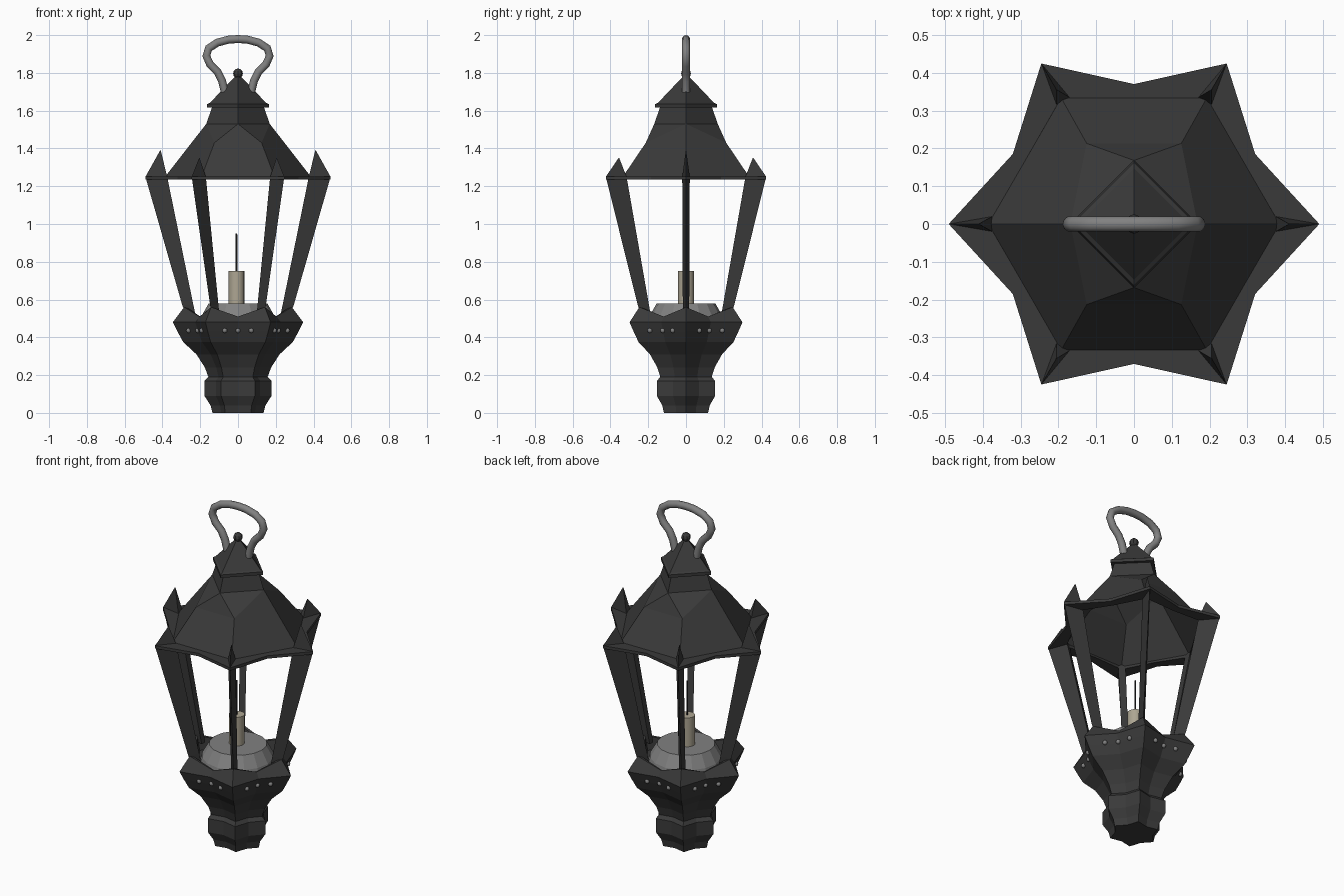
import bpy, bmesh, math
from mathutils import Vector

if "Cube" in bpy.data.objects:
    bpy.data.objects.remove(bpy.data.objects["Cube"])


def material(name, r, g, b):
    m = bpy.data.materials.new(name)
    m.diffuse_color = (r, g, b, 1)
    m.use_nodes = True
    m.node_tree.nodes["Principled BSDF"].inputs["Base Color"].default_value = m.diffuse_color
    return m


IRON = material("dark_iron", 0.042, 0.042, 0.042)
STEEL = material("grey_steel", 0.22, 0.22, 0.22)
WAX = material("candle_wax", 0.42, 0.38, 0.29)
SOOT = material("wick_black", 0.02, 0.02, 0.022)


def make(name, verts, faces, mat):
    bm = bmesh.new()
    vs = [bm.verts.new(v) for v in verts]
    for f in faces:
        bm.faces.new([vs[i] for i in f])
    bmesh.ops.recalc_face_normals(bm, faces=bm.faces)
    me = bpy.data.meshes.new(name)
    bm.to_mesh(me)
    bm.free()
    me.materials.append(mat)
    ob = bpy.data.objects.new(name, me)
    bpy.context.collection.objects.link(ob)
    return ob


def loft(name, rings, mat, closed=False):
    """Skin equal-sized rings; cap both ends, or join last to first."""
    n, k = len(rings[0]), len(rings)
    verts = [p for r in rings for p in r]
    faces = []
    for a in range(k if closed else k - 1):
        b = (a + 1) % k
        for i in range(n):
            j = (i + 1) % n
            faces.append((a * n + i, a * n + j, b * n + j, b * n + i))
    if not closed:
        faces += [tuple(range(n)), tuple(range((k - 1) * n, k * n))]
    return make(name, verts, faces, mat)


def polar(r, deg, z):
    a = math.radians(deg)
    return Vector((r * math.cos(a), r * math.sin(a), z))


def star(rc, zc, rm=None, zm=None):
    """12-point ring: six corners and six pulled-in edge middles."""
    rm = rc * 0.76 if rm is None else rm
    zm = zc if zm is None else zm
    return [polar(rm, 30 * i, zm) if i % 2 else polar(rc, 30 * i, zc) for i in range(12)]


def circle(r, z, n, cx=0, start=0):
    return [polar(r, start + 360 * i / n, z) + Vector((cx, 0, 0)) for i in range(n)]


def smooth(ob, angle=40):
    bpy.ops.object.select_all(action='DESELECT')
    ob.select_set(True)
    bpy.context.view_layer.objects.active = ob
    bpy.ops.object.shade_smooth_by_angle(angle=math.radians(angle))


# Flared base with a wavy rim and hollow top
profile = [(.135, 0), (.145, .04), (.178, .09), (.178, .17), (.157, .19), (.175, .24),
           (.22, .31), (.29, .375), (.32, .43), (.345, .48)]
rings = [star(r, z) for r, z in profile]
rings += [star(.285, .56, .235, .51), star(.265, .555, .222, .505), star(.25, .47, .21, .47)]
loft("base", rings, IRON)

# Rivets, three per base side
for s in range(6):
    for k in (-1, 0, 1):
        p = polar(.246 + .016 * abs(k), 0, .436) + Vector((0, .07 * k, 0))
        a = math.radians(30 + 60 * s)
        bpy.ops.mesh.primitive_uv_sphere_add(
            segments=8, ring_count=6, radius=.013,
            location=(p.x * math.cos(a) - p.y * math.sin(a),
                      p.x * math.sin(a) + p.y * math.cos(a), p.z))
        ob = bpy.context.object
        ob.name = "rivet"
        ob.data.materials.append(STEEL)
        smooth(ob, 60)

# Candle holder, candle and wick
loft("candle_holder", [circle(.205, .465, 16), circle(.195, .51, 16), circle(.155, .58, 16)], STEEL)
smooth(loft("candle", [circle(.042, .575, 16, -.008), circle(.042, .75, 16, -.008)], WAX))
loft("wick", [circle(.005, .745, 6, -.008), circle(.004, .95, 6, -.008)], SOOT)

# Six tapering corner posts, each topped with a spike
for s in range(6):
    tip = 1.39 if s % 3 == 0 else 1.35
    d = polar(1, 60 * s, 0)
    t = Vector((-d.y, d.x, 0))
    up = Vector((0, 0, 1))

    def section(r_out, r_in, z, w):
        return [d * r_out + up * z, d * r_in + t * w + up * z, d * r_in - t * w + up * z]

    loft("corner_post", [section(.275, .225, .52, .016), section(.295, .236, .57, .017),
                         section(.49, .375, 1.25, .02), section(.412, .409, tip, .001)], IRON)

# Star-shaped eave frame under the roof
loft("eave_frame", [star(.49, 1.235, .37), star(.49, 1.252, .37),
                    star(.385, 1.252, .333), star(.385, 1.235, .325)], IRON, closed=True)

# Roof shell: hexagon at the eave turning into a diamond at the neck
verts = [polar(.39, 60 * i, 1.245) for i in range(6)]                        # 0-5 eave
verts += [(.125, .213, 1.43), (-.125, .213, 1.43),
          (-.125, -.213, 1.43), (.125, -.213, 1.43)]                         # 6-9 hips
verts += circle(.168, 1.53, 4) + circle(.135, 1.625, 4)                      # 10-17 neck
faces = [(1, 2, 7, 6), (4, 5, 9, 8), (6, 7, 11), (8, 9, 13),
         (0, 1, 6, 10), (2, 3, 12, 7), (3, 4, 8, 12), (5, 0, 10, 9),
         (10, 6, 11), (7, 12, 11), (12, 8, 13), (9, 10, 13)]
faces += [(10 + i, 10 + (i + 1) % 4, 14 + (i + 1) % 4, 14 + i) for i in range(4)]
make("roof", verts, faces, IRON)

# Diamond cap with pyramid and small finial ball
loft("roof_cap", [circle(.163, 1.617, 4), circle(.163, 1.635, 4),
                  circle(.148, 1.642, 4), circle(.012, 1.785, 4)], IRON)
bpy.ops.mesh.primitive_uv_sphere_add(segments=8, ring_count=6, radius=.026, location=(0, 0, 1.797))
bpy.context.object.name = "finial"
bpy.context.object.data.materials.append(IRON)

# Omega-shaped carrying handle
half = [(.07, 1.70), (.085, 1.76), (.108, 1.805), (.148, 1.845), (.168, 1.89),
        (.155, 1.93), (.11, 1.96), (.05, 1.976)]
path = [(-x, z) for x, z in half] + [(0, 1.979)] + half[::-1]
rings = []
for i, (x, z) in enumerate(path):
    a, b = path[max(i - 1, 0)], path[min(i + 1, len(path) - 1)]
    nrm = Vector((-(b[1] - a[1]), 0, b[0] - a[0])).normalized()
    rings.append([Vector((x, 0, z)) + nrm * (.021 * math.cos(u)) + Vector((0, .021 * math.sin(u), 0))
                  for u in (math.tau * k / 10 for k in range(10))])
smooth(loft("handle", rings, STEEL), 50)
